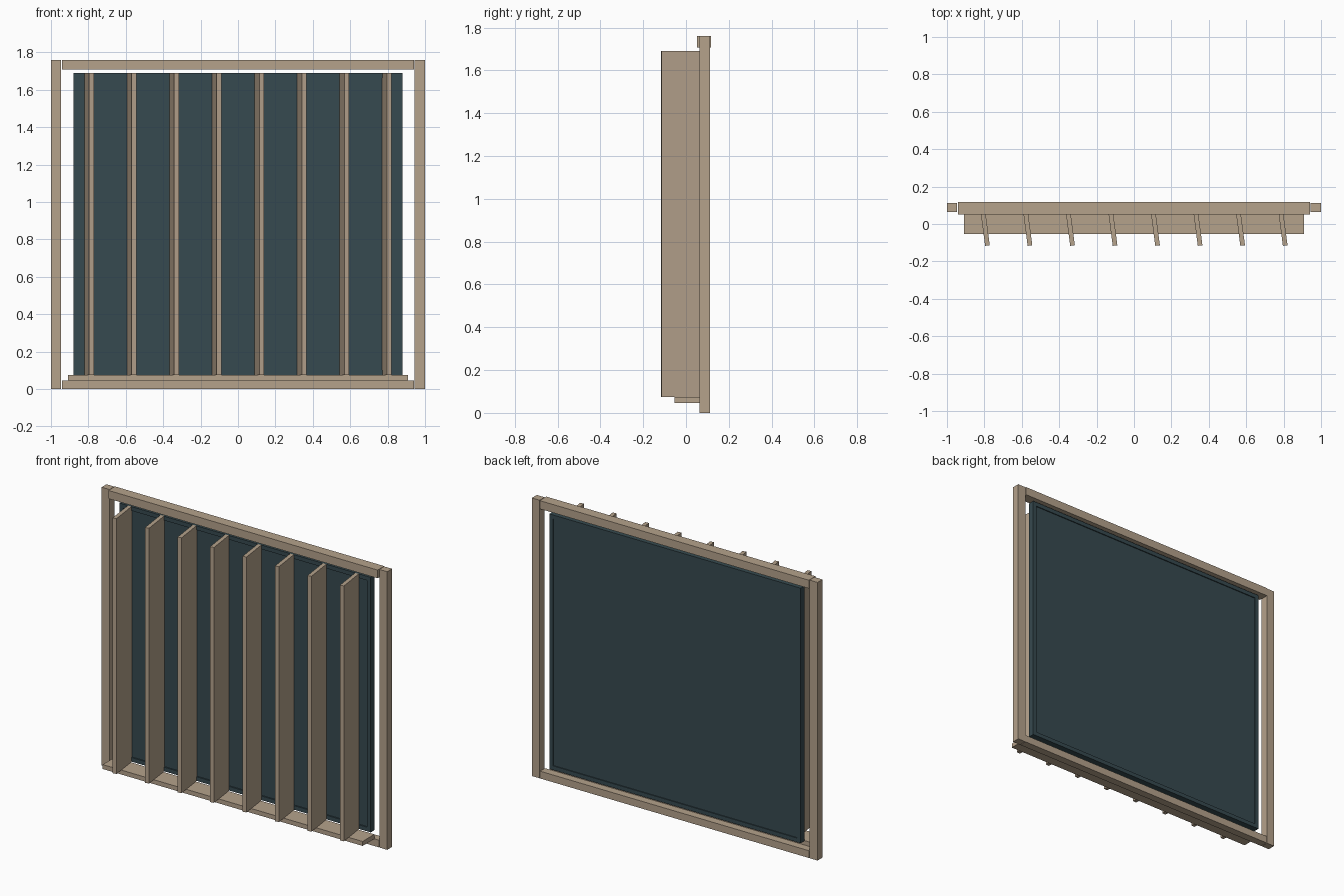
import bpy
import math

cube = bpy.data.objects.get("Cube")
if cube:
    bpy.data.objects.remove(cube, do_unlink=True)


def make_material(name, rgb):
    mat = bpy.data.materials.new(name)
    mat.use_nodes = True
    color = (*rgb, 1.0)
    mat.diffuse_color = color
    mat.node_tree.nodes["Principled BSDF"].inputs["Base Color"].default_value = color
    return mat


wood = make_material("tan wood", (0.46, 0.36, 0.26))
glass = make_material("dark teal glass", (0.037, 0.068, 0.08))


def box(name, xs, ys, zs, mat, turn=0.0):
    """Box from its extents on each axis, turned about its own upright axis."""
    spans = (xs, ys, zs)
    bpy.ops.mesh.primitive_cube_add(size=1, location=[(a + b) / 2 for a, b in spans])
    obj = bpy.context.object
    obj.name = name
    obj.scale = [b - a for a, b in spans]
    bpy.ops.object.transform_apply(location=False, rotation=False, scale=True)
    obj.rotation_euler.z = turn
    obj.data.materials.append(mat)
    return obj


HEIGHT = 1.76
frame_y = (0.064, 0.113)

# Outer frame: two posts, a deeper top rail and a bottom rail
for side, x in (("right", -0.9725), ("left", 0.9725)):
    box(side + "_post", (x - 0.0275, x + 0.0275), frame_y, (0, HEIGHT), wood)
box("top_rail", (-0.942, 0.942), (0.051, 0.117), (HEIGHT - 0.052, HEIGHT), wood)
box("bottom_rail", (-0.942, 0.942), frame_y, (0, 0.046), wood)

# Sill that carries the fins
box("sill", (-0.91, 0.91), (-0.054, 0.064), (0.046, 0.074), wood)

# Glazed panel with a narrow raised rim
half, low, high, rim = 0.88, 0.076, 1.69, 0.026
rim_y = (0.07, 0.11)
box("glass_panel", (-half + rim, half - rim), (0.078, 0.104),
    (low + rim, high - rim), glass)
for side, sign in (("right", -1), ("left", 1)):
    xs = sorted((sign * half, sign * (half - rim)))
    box(side + "_panel_rim", xs, rim_y, (low, high), glass)
for name, z in (("bottom", low), ("top", high - rim)):
    box(name + "_panel_rim", (-half + rim, half - rim), rim_y, (z, z + rim), glass)

# Row of upright fins, all turned the same way
FINS = 8
for i in range(FINS):
    x = -0.796 + i * 1.592 / (FINS - 1)
    box(f"fin_{i + 1}", (x - 0.0125, x + 0.0125), (-0.116, 0.074),
        (0.074, high), wood, math.radians(7.5))
